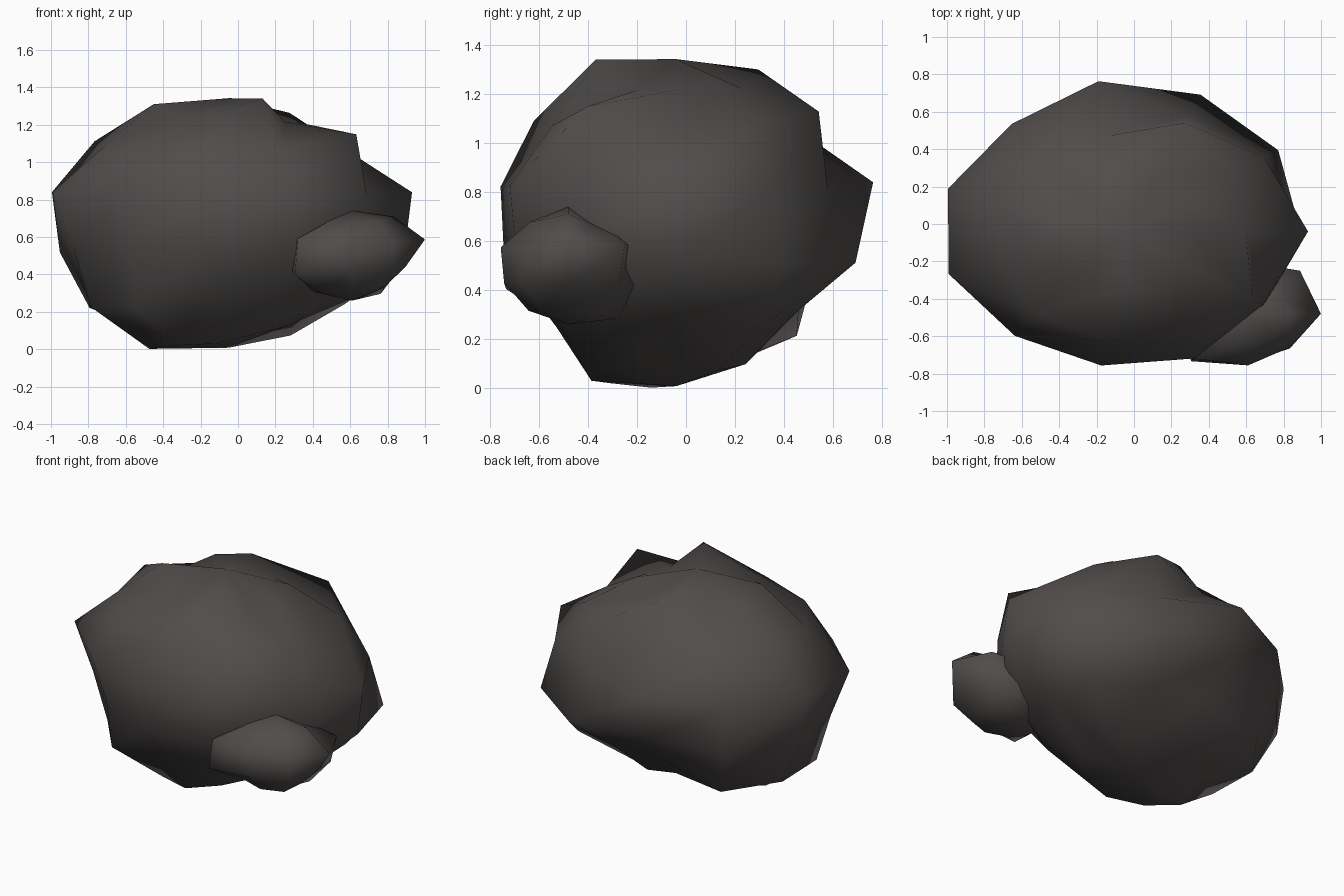
import bpy, math

if "Cube" in bpy.data.objects:
    bpy.data.objects.remove(bpy.data.objects["Cube"])

stone = bpy.data.materials.new("dark_warm_grey")
stone.diffuse_color = (0.08, 0.073, 0.07, 1)
stone.use_nodes = True
stone.node_tree.nodes["Principled BSDF"].inputs["Base Color"].default_value = stone.diffuse_color


def lumpy_stone(name, centre, radii, rows):
    """Ellipsoid of rings; each row gives the radial scale of one ring's corners."""
    n, rings = len(rows[0]), len(rows) + 1
    cx, cy, cz = centre
    a, b, c = radii
    verts = [(cx, cy, cz + c)]
    for i, row in enumerate(rows, 1):
        t = math.pi * i / rings
        for j, s in enumerate(row):
            p = 2 * math.pi * j / n
            verts.append((cx + a * s * math.sin(t) * math.cos(p),
                          cy + b * s * math.sin(t) * math.sin(p),
                          cz + c * s * math.cos(t)))
    verts.append((cx, cy, cz - c))
    last = len(verts) - 1
    vid = lambda i, j: 1 + i * n + j % n
    faces = []
    for j in range(n):
        faces.append((0, vid(0, j), vid(0, j + 1)))
        faces.append((last, vid(rings - 2, j + 1), vid(rings - 2, j)))
        for i in range(rings - 2):
            # all bands are split along the same diagonal
            faces.append((vid(i, j), vid(i + 1, j), vid(i, j + 1)))
            faces.append((vid(i, j + 1), vid(i + 1, j), vid(i + 1, j + 1)))
    me = bpy.data.meshes.new(name)
    me.from_pydata(verts, [], faces)
    me.materials.append(stone)
    for f in me.polygons:
        f.use_smooth = True
    ob = bpy.data.objects.new(name, me)
    bpy.context.collection.objects.link(ob)
    return ob


# Large boulder: 11 sides, 6 rings from top to bottom
lumpy_stone("large_boulder", (-0.05, -0.04, 0.675), (0.91, 0.75, 0.667), [
    [0.90, 0.98, 0.91, 1.04, 1.00, 0.93, 1.057, 0.94, 0.99, 1.107, 0.90],
    [0.91, 0.98, 1.09, 0.88, 1.00, 1.05, 0.98, 1.00, 1.00, 0.95, 1.14],
    [1.105, 1.00, 0.93, 1.11, 1.04, 1.11, 1.105, 1.01, 0.99, 1.02, 0.99],
    [1.06, 1.10, 1.10, 0.98, 1.04, 1.06, 0.97, 0.90, 0.97, 0.98, 1.00],
    [0.95, 1.04, 0.90, 0.86, 1.11, 1.09, 1.08, 1.07, 0.90, 0.92, 0.95],
    [0.87, 1.00, 0.96, 0.90, 0.95, 1.00, 1.12, 1.09, 1.073, 0.98, 0.92],
])

# Small stone at the front right: 8 sides, 4 rings
lumpy_stone("small_stone", (0.61, -0.48, 0.50), (0.35, 0.29, 0.24), [
    [1.08, 0.85, 0.90, 1.00, 0.95, 0.92, 0.92, 0.95],
    [1.17, 1.18, 1.00, 1.00, 1.00, 1.23, 1.00, 0.93],
    [0.85, 1.06, 1.12, 1.00, 1.00, 1.30, 0.95, 0.95],
    [0.85, 1.05, 1.12, 1.00, 1.00, 0.95, 0.95, 0.95],
])
